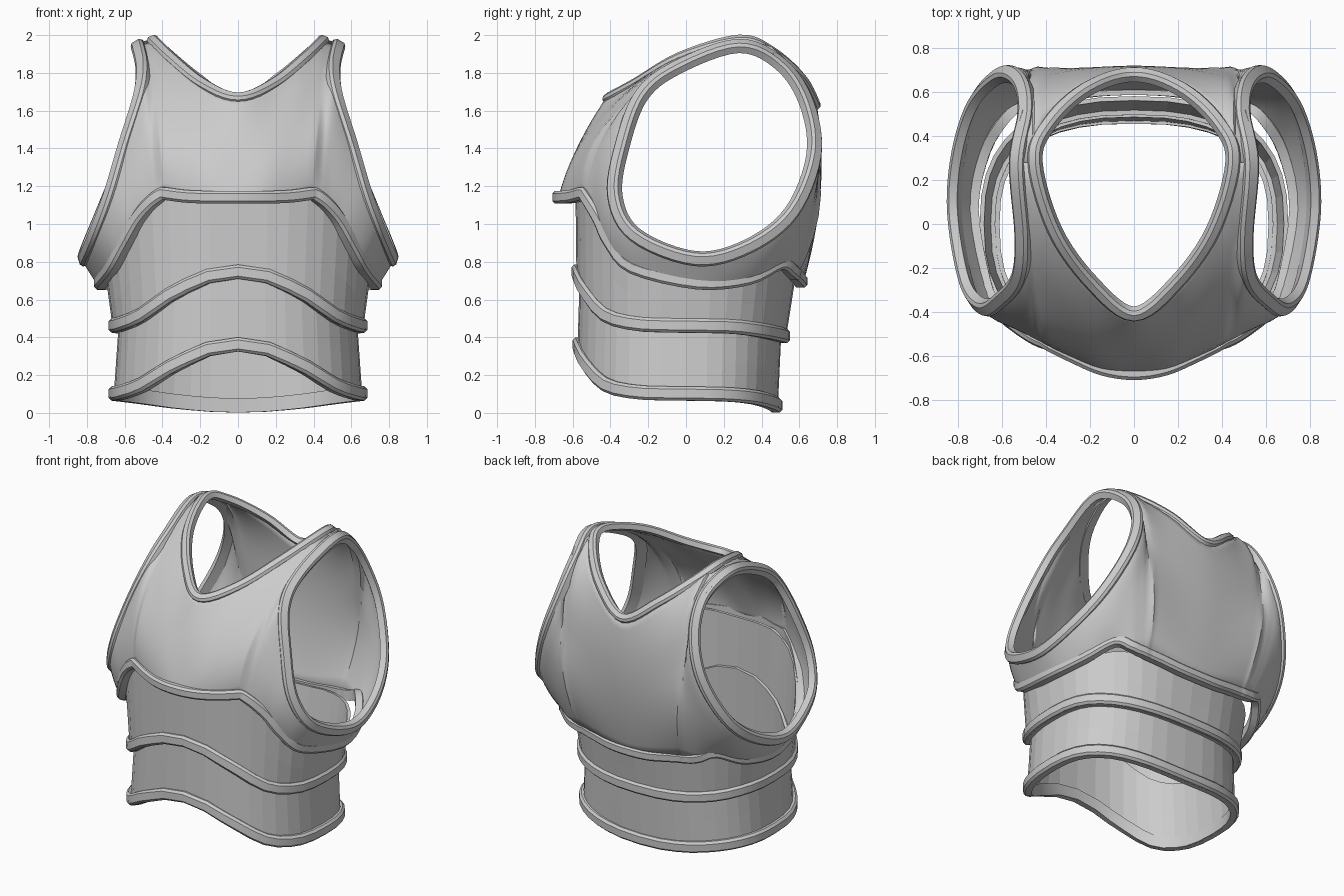
import bpy, bmesh, math
from mathutils import Vector as V

if "Cube" in bpy.data.objects:
    bpy.data.objects.remove(bpy.data.objects["Cube"])

def spline(pts, n, before=None, after=None):
    # Catmull-Rom curve, n samples per span; before/after steer the end tangents
    p = [V(q) for q in pts]
    first = V(before) if before else p[0] * 2 - p[1]
    last = V(after) if after else p[-1] * 2 - p[-2]
    p = [first] + p + [last]
    out = []
    for i in range(1, len(p) - 2):
        a, b, c, d = p[i - 1:i + 3]
        for k in range(n):
            t = k / n
            out.append(0.5 * (2 * b + (c - a) * t + (2 * a - 5 * b + 4 * c - d) * t * t
                              + (3 * b - a - 3 * c + d) * t ** 3))
    return out + [p[-2]]

def flip(p):
    return (-p[0], p[1], p[2])

def grid(name, rows, closed, smooth=True):
    # quad mesh through rows of points
    bm = bmesh.new()
    vs = [[bm.verts.new(p) for p in r] for r in rows]
    m, k = len(rows), len(rows[0])
    for i in range(m if closed[0] else m - 1):
        for j in range(k if closed[1] else k - 1):
            bm.faces.new((vs[i][j], vs[(i + 1) % m][j],
                          vs[(i + 1) % m][(j + 1) % k], vs[i][(j + 1) % k]))
    bmesh.ops.recalc_face_normals(bm, faces=bm.faces)
    me = bpy.data.meshes.new(name)
    bm.to_mesh(me)
    bm.free()
    ob = bpy.data.objects.new(name, me)
    bpy.context.collection.objects.link(ob)
    if smooth:
        bpy.ops.object.select_all(action='DESELECT')
        ob.select_set(True)
        bpy.context.view_layer.objects.active = ob
        bpy.ops.object.shade_smooth_by_angle(angle=math.radians(30))
    return ob

def add_mirror(ob):
    ob.modifiers.new("mirror", 'MIRROR').merge_threshold = 0.002

def add_thickness(ob, t):
    s = ob.modifiers.new("thickness", 'SOLIDIFY')
    s.thickness, s.offset = t, 0

def trim(name, loop, centre, w0, w1, n0, n1, flat=False):
    # chamfered edging swept along a closed loop
    c = 0.014
    prof = [(w0, n0), (w0, n1 - c), (w0 + c, n1), (w1 - c, n1), (w1, n1 - c), (w1, n0)]
    rows = []
    for i, p in enumerate(loop):
        t = (loop[(i + 1) % len(loop)] - loop[i - 1]).normalized()
        n = p - V(centre)
        if flat:
            n.z = 0
        n = (n - t * n.dot(t)).normalized()
        w = t.cross(n)
        if flat and w.z < 0:
            w = -w
        rows.append([p + w * a + n * b for a, b in prof])
    return grid(name, rows, (True, True))

def mirrored_loop(half):
    return half + [V(flip(p)) for p in half[-2:0:-1]]

# chest plate: hem, middle and upper edge curves of one half, in three sections
front_hem = [(0, -.67, 1.12), (.14, -.65, 1.12), (.27, -.595, 1.125), (.38, -.54, 1.14)]
front_mid = [(0, -.565, 1.4), (.16, -.545, 1.42), (.3, -.46, 1.5), (.42, -.355, 1.59)]
front_neck = [(0, -.41, 1.665), (.19, -.27, 1.74), (.36, -.03, 1.88), (.45, .28, 1.97)]
side_hem = [(.39, -.535, 1.14), (.42, -.525, 1.12), (.46, -.505, 1.085), (.52, -.465, 1.01),
            (.585, -.41, .89), (.66, -.285, .75), (.725, .06, .665), (.67, .33, .69),
            (.57, .49, .77), (.49, .545, .74), (.44, .56, .725), (.41, .567, .72), (.38, .57, .715)]
side_mid = [(.43, -.358, 1.58), (.452, -.395, 1.51), (.48, -.43, 1.42), (.555, -.443, 1.23),
            (.635, -.415, 1.02), (.715, -.285, .85), (.77, .06, .74), (.74, .34, .785),
            (.66, .54, .91), (.58, .645, 1.07), (.52, .683, 1.2), (.48, .688, 1.3), (.46, .682, 1.36)]
arm_edge = [(.53, .28, 1.945), (.505, -.05, 1.83), (.52, -.24, 1.68), (.60, -.34, 1.42),
            (.68, -.38, 1.15), (.76, -.27, .94), (.815, .05, .815), (.795, .33, .88),
            (.72, .56, 1.06), (.60, .68, 1.36), (.515, .645, 1.63), (.49, .51, 1.84), (.53, .28, 1.945)]
back_hem = [(.37, .57, .715), (.27, .585, .70), (.14, .6, .68), (0, .605, .675)]
back_mid = [(.44, .68, 1.38), (.36, .69, 1.33), (.2, .698, 1.25), (0, .70, 1.17)]
back_neck = [(.45, .28, 1.97), (.39, .45, 1.91), (.22, .61, 1.77), (0, .68, 1.63)]

def edges(n):
    return (spline(front_neck, n, flip(front_neck[1]), back_neck[1]),
            spline(arm_edge, n, arm_edge[-2], arm_edge[1]),
            spline(back_neck, n, front_neck[-2], flip(back_neck[-2])))

N = 4
hem = (spline(front_hem, N, flip(front_hem[1])) + spline(side_hem, N)
       + spline(back_hem, N, None, flip(back_hem[-2])))
mid = (spline(front_mid, N, flip(front_mid[1])) + spline(side_mid, N)
       + spline(back_mid, N, None, flip(back_mid[-2])))
top = sum(edges(N), [])
core = V((0, .1, 1.05))
rows = []
for h, m, e in zip(hem, mid, top):
    # the long columns that reach the shoulder strap arch outward near their ends
    bulge = (.6 if m.y > 0 else .2) * ((e - m).length / .72) ** 3 * min(1, e.x / .45) ** 2
    col = []
    for k in range(13):
        t = k / 12
        p = h * (2 * t - 1) * (t - 1) + m * 4 * t * (1 - t) + e * t * (2 * t - 1)
        s = max(0, 2 * t - 1)
        out = V((0, p.y - core.y, p.z - core.z)).normalized()
        col.append(p + out * bulge * s * s * (1 - s))
    rows.append(col)
chest = grid("chest_plate", rows, (False, False))
add_mirror(chest)
add_thickness(chest, 0.025)

# edging of the neck, arm openings and chest hem
neck_front, arm, neck_back = edges(6)
trim("neck_trim", mirrored_loop(neck_front[:-1] + neck_back), core, -.03, .03, -.02, .028)
add_mirror(trim("arm_trim", arm[:-1], core, -.036, .036, -.025, .028))
trim("chest_hem_trim", mirrored_loop(hem), (0, 0, 0), -.012, .055, -.02, .038, True)

# waist bands: rounded rings whose height varies from front to back
SEG = 20
def ring(width, front, back, heights):
    pts = [(0, 0, z) for z in heights]
    zs = spline(pts, SEG, pts[1], pts[-2])
    half = []
    for i in range(SEG + 1):
        a = math.pi * i / SEG
        s, c = max(0, math.sin(a)) ** .8, math.cos(a)
        c = math.copysign(abs(c) ** .8, c)
        x = 0 if i in (0, SEG) else width * s
        z = zs[round((len(zs) - 1) * i / SEG)].z
        half.append(V((x, (front if c > 0 else -back) * c, z)))
    return mirrored_loop(half)

def band(name, low, high, trim_height):
    ob = grid(name, [low, [(a + b) / 2 for a, b in zip(low, high)], high], (False, True), False)
    add_thickness(ob, 0.02)
    trim(name + "_trim", low, (0, 0, 0), 0, trim_height, -.02, .035, True)

# heights every 22.5 degrees from front to back
band("lower_waist_band",
     ring(.65, -.565, .475, [.325, .23, .115, .073, .065, .06, .045, .02, .002]),
     ring(.62, -.55, .495, [.82, .73, .59, .52, .49, .48, .46, .44, .43]), .075)
band("upper_waist_band",
     ring(.65, -.57, .515, [.71, .615, .485, .435, .425, .42, .40, .38, .37]),
     ring(.69, -.575, .57, [1.16, 1.15, 1.03, .79, .72, .72, .76, .75, .72]), .075)
